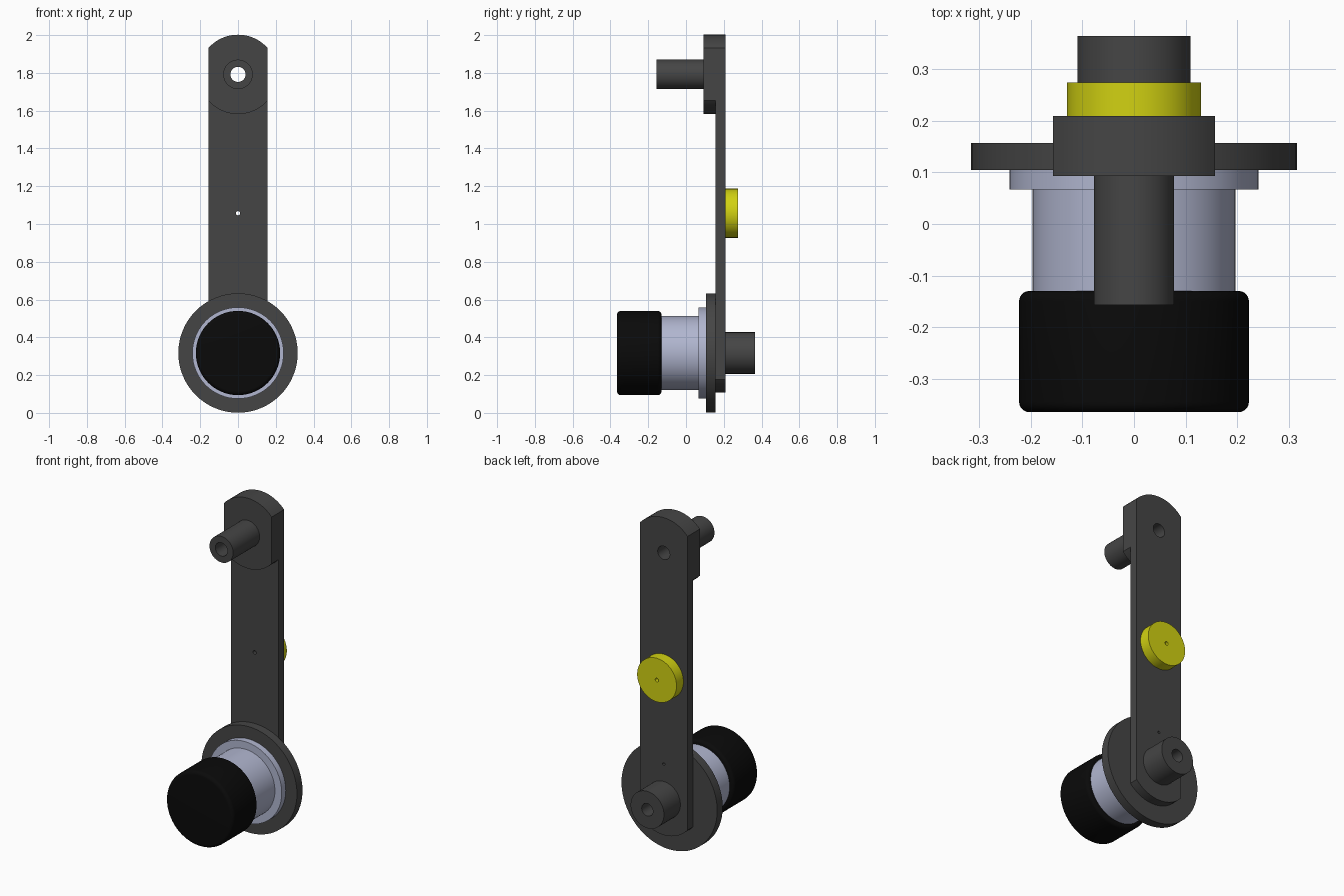
import bpy, bmesh
from math import sin, cos, pi, asin, radians

cube = bpy.data.objects.get("Cube")
if cube:
    bpy.data.objects.remove(cube, do_unlink=True)

SEG = 64
LOW, MID, HIGH = 0.317, 1.057, 1.792   # heights of the three axes
HALF, ROUND = 0.157, 0.21              # arm half width, end radius
BACK, FACE = 0.21, 0.157               # arm back and front in y


def material(name, rgb):
    m = bpy.data.materials.new(name)
    m.use_nodes = True
    m.diffuse_color = (*rgb, 1)
    bsdf = next(n for n in m.node_tree.nodes if n.type == 'BSDF_PRINCIPLED')
    bsdf.inputs["Base Color"].default_value = (*rgb, 1)
    return m


DARK = material("dark grey", (0.06, 0.06, 0.06))
YELLOW = material("yellow", (0.64, 0.64, 0.006))
SILVER = material("pale blue grey", (0.44, 0.47, 0.63))
BLACK = material("black", (0.003, 0.003, 0.003))


def finish(name, bm, mat):
    bmesh.ops.recalc_face_normals(bm, faces=bm.faces)
    mesh = bpy.data.meshes.new(name)
    bm.to_mesh(mesh)
    bm.free()
    mesh.materials.append(mat)
    ob = bpy.data.objects.new(name, mesh)
    bpy.context.collection.objects.link(ob)
    smooth(ob)
    return ob


def smooth(ob):
    ob.data.shade_smooth()
    ob.data.set_sharp_from_angle(angle=radians(30))


def lathe(name, z, profile, mat, closed=False):
    """Turn (radius, y) points round a y axis at height z."""
    bm = bmesh.new()
    rings = []
    for r, y in profile:
        if r == 0:
            rings.append([bm.verts.new((0, y, z))] * SEG)
        else:
            rings.append([bm.verts.new((r * cos(2 * pi * i / SEG), y,
                                        z + r * sin(2 * pi * i / SEG)))
                          for i in range(SEG)])
    pairs = list(zip(rings, rings[1:]))
    if closed:
        pairs.append((rings[-1], rings[0]))
    for a, b in pairs:
        for i in range(SEG):
            j = (i + 1) % SEG
            bm.faces.new(dict.fromkeys((a[i], a[j], b[j], b[i])))
    return finish(name, bm, mat)


def plate(name, z_low, z_high, y0, y1, mat):
    """Flat-sided plate with an arc at each end."""
    span = asin(HALF / ROUND)
    angles = [-span + 2 * span * i / 20 for i in range(21)]
    outline = [(ROUND * sin(a), z_high + ROUND * cos(a)) for a in angles]
    outline += [(-ROUND * sin(a), z_low - ROUND * cos(a)) for a in angles]
    bm = bmesh.new()
    face = bm.faces.new([bm.verts.new((x, y0, z)) for x, z in outline])
    ext = bmesh.ops.extrude_face_region(bm, geom=[face])
    for v in ext["geom"]:
        if isinstance(v, bmesh.types.BMVert):
            v.co.y = y1
    return finish(name, bm, mat)


def drill(ob, z, r, y0, y1):
    """Cut a round hole along y."""
    cutter = lathe("drill", z, [(0, y0), (r, y0), (r, y1), (0, y1)], DARK)
    cutter.hide_render = True
    mod = ob.modifiers.new("hole", 'BOOLEAN')
    mod.operation, mod.solver, mod.object = 'DIFFERENCE', 'EXACT', cutter
    bpy.context.view_layer.objects.active = ob
    bpy.ops.object.modifier_apply(modifier=mod.name)
    bpy.data.objects.remove(cutter, do_unlink=True)
    smooth(ob)


# Arm and the thicker pad at its top
arm = plate("arm", LOW, HIGH, FACE, BACK, DARK)
drill(arm, HIGH, 0.04, 0, 0.4)
drill(arm, MID, 0.011, 0, 0.4)
drill(arm, 0.53, 0.008, 0.17, 0.4)
pad = plate("top_pad", HIGH, HIGH, 0.093, FACE, DARK)
drill(pad, HIGH, 0.04, 0, 0.4)

# Hollow pin at the top front
lathe("top_pin", HIGH, [(0.04, -0.157), (0.078, -0.157),
                        (0.078, 0.093), (0.04, 0.093)], DARK, closed=True)

# Yellow disc on the back
lathe("back_disc", MID, [(0.011, BACK), (0.13, BACK),
                         (0.13, 0.275), (0.011, 0.275)], YELLOW, closed=True)

# Round flange at the bottom and the drilled stub behind it
lathe("flange", LOW, [(0, 0.105), (0.316, 0.105), (0.316, FACE), (0, FACE)], DARK)
lathe("back_stub", LOW, [(0, BACK), (0.11, BACK), (0.11, 0.365),
                         (0.037, 0.365), (0.037, 0.23), (0, 0.23)], DARK)

# Pale neck with its collar
lathe("neck", LOW, [(0, -0.13), (0.197, -0.13), (0.197, 0.067),
                    (0.242, 0.067), (0.242, 0.105), (0, 0.105)], SILVER)

# Black knob with rounded rims
R, B, Y0, Y1 = 0.223, 0.02, -0.365, -0.13
steps = [i * pi / 12 for i in range(7)]
front_rim = [(R - B + B * sin(a), Y0 + B - B * cos(a)) for a in steps]
back_rim = [(R - B + B * cos(a), Y1 - B + B * sin(a)) for a in steps]
lathe("knob", LOW, [(0, Y0)] + front_rim + back_rim + [(0, Y1)], BLACK)
